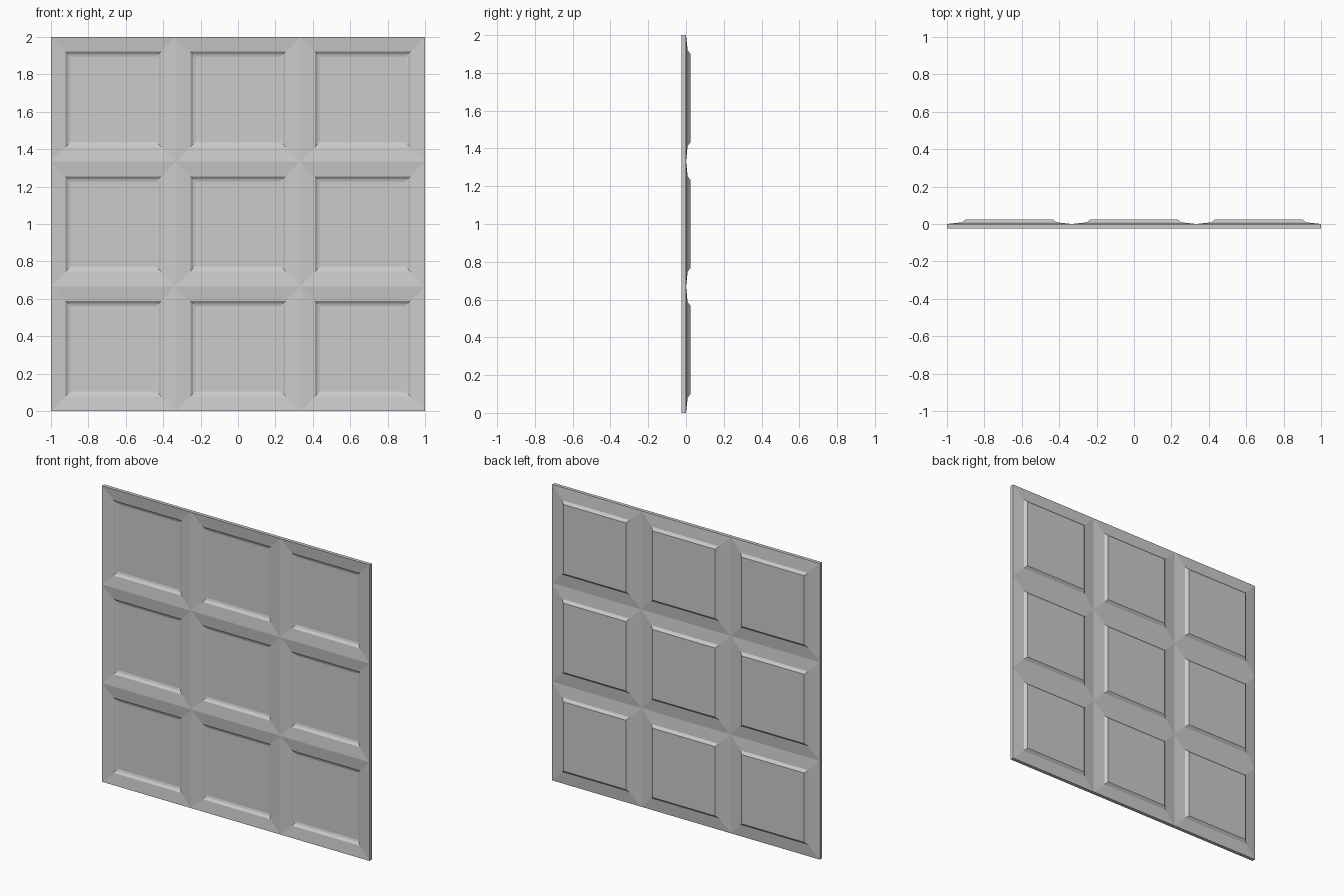
import bpy
import bmesh

cube = bpy.data.objects.get("Cube")
if cube:
    bpy.data.objects.remove(cube)

CELLS = 3
CELL = 2 / CELLS
THICK = 0.024

# Half-width and pressed depth of each square ring, from cell border to flat panel
FRONT_RINGS = [(CELL / 2, 0), (0.255, 0.009), (0.241, 0.02), (0.228, THICK)]
BACK_RINGS = [(CELL / 2, 0), (0.252, 0.009), (0.234, THICK)]

grey = bpy.data.materials.new("plain grey")
grey.use_nodes = True
colour = (0.6, 0.6, 0.6, 1)
grey.diffuse_color = colour
grey.node_tree.nodes["Principled BSDF"].inputs["Base Color"].default_value = colour


def square(bm, cx, cz, half, y):
    corners = [(-1, -1), (1, -1), (1, 1), (-1, 1)]
    return [bm.verts.new((cx + sx * half, y, cz + sz * half)) for sx, sz in corners]


def pressed_cell(bm, cx, cz, rings, y0):
    """One coffer: nested square rings closed by a flat panel."""
    loops = [square(bm, cx, cz, half, y0 + depth) for half, depth in rings]
    for outer, inner in zip(loops, loops[1:]):
        for i in range(4):
            j = (i + 1) % 4
            bm.faces.new((outer[i], outer[j], inner[j], inner[i]))
    bm.faces.new(loops[-1])


bm = bmesh.new()

# Recessed front and raised back of every coffer
for col in range(CELLS):
    for row in range(CELLS):
        cx = (col - 1) * CELL
        cz = (row + 0.5) * CELL
        pressed_cell(bm, cx, cz, FRONT_RINGS, -THICK)
        pressed_cell(bm, cx, cz, BACK_RINGS, 0)
bmesh.ops.remove_doubles(bm, verts=bm.verts[:], dist=0.0005)

# Outer rim joining the two sides
rim = [e for e in bm.edges if e.is_boundary]
bmesh.ops.bridge_loops(bm, edges=rim)
bmesh.ops.recalc_face_normals(bm, faces=bm.faces[:])

mesh = bpy.data.meshes.new("coffered_panel")
bm.to_mesh(mesh)
bm.free()
mesh.materials.append(grey)
panel = bpy.data.objects.new("coffered_panel", mesh)
bpy.context.collection.objects.link(panel)
